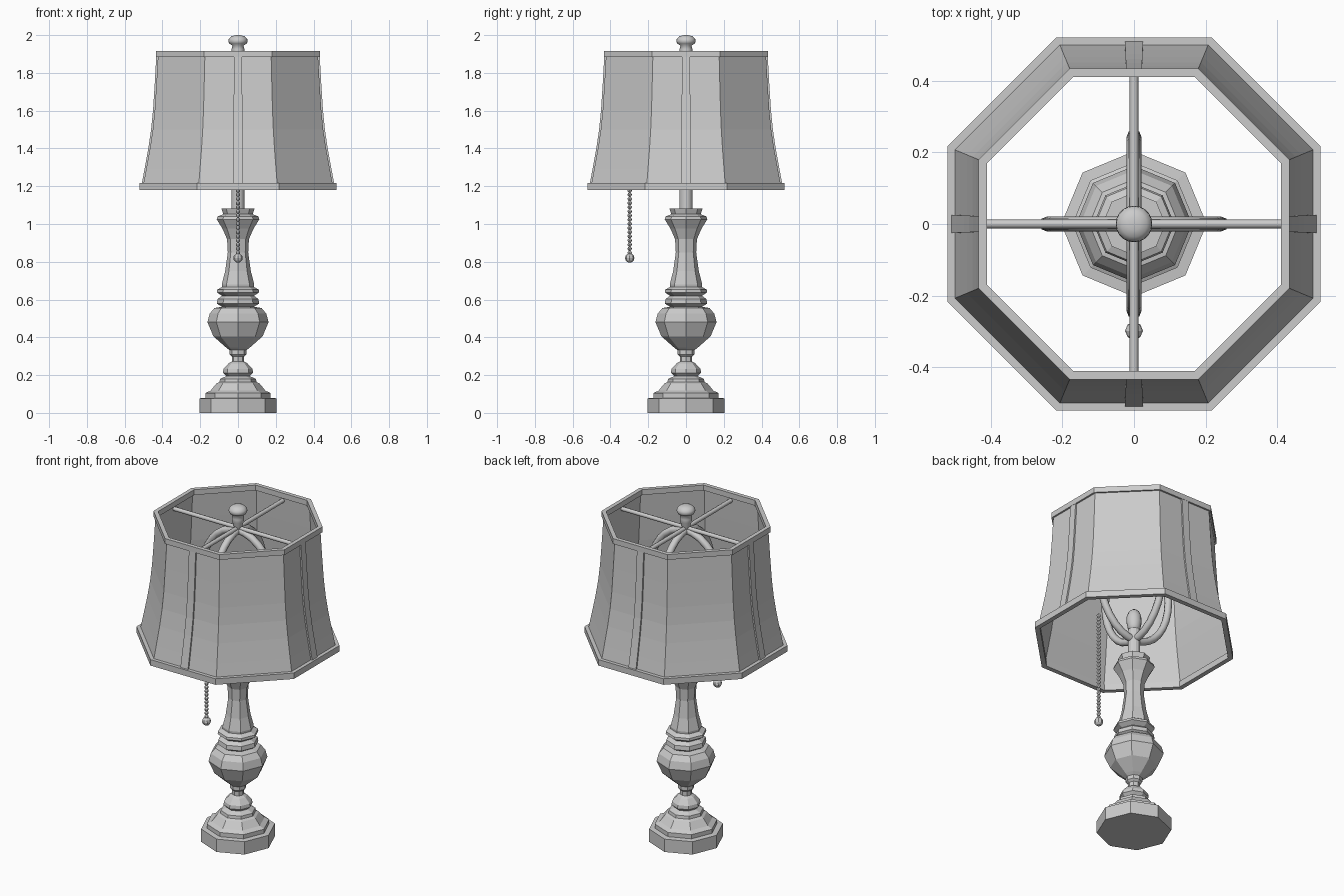
import bpy, bmesh
from math import sin, cos, pi, tan
from mathutils import Matrix, Vector

if "Cube" in bpy.data.objects:
    bpy.data.objects.remove(bpy.data.objects["Cube"])


def finish(name, bm, smooth=False):
    bmesh.ops.recalc_face_normals(bm, faces=bm.faces)
    me = bpy.data.meshes.new(name)
    bm.to_mesh(me)
    bm.free()
    for p in me.polygons:
        p.use_smooth = smooth
    ob = bpy.data.objects.new(name, me)
    bpy.context.collection.objects.link(ob)
    return ob


def lathe(name, profile, sides=8, flat_front=False, ring=False, caps=True, smooth=False):
    """Revolve (radius, z) points; flat_front treats radius as the apothem."""
    bm = bmesh.new()
    ph = pi / sides if flat_front else 0
    k = 1 / cos(pi / sides) if flat_front else 1
    rows = [[bm.verts.new((r * k * cos(2 * pi * i / sides + ph),
                           r * k * sin(2 * pi * i / sides + ph), z))
             for i in range(sides)] for r, z in profile]
    pairs = list(zip(rows, rows[1:]))
    if ring:
        pairs.append((rows[-1], rows[0]))
    for a, b in pairs:
        for i in range(sides):
            j = (i + 1) % sides
            bm.faces.new((a[i], a[j], b[j], b[i]))
    if caps and not ring:
        bm.faces.new(rows[0][::-1])
        bm.faces.new(rows[-1])
    return finish(name, bm, smooth)


def tube(name, points, radius, cyclic=False, sides_res=2):
    cu = bpy.data.curves.new(name, 'CURVE')
    cu.dimensions = '3D'
    cu.bevel_depth = radius
    cu.bevel_resolution = sides_res
    cu.use_fill_caps = True
    sp = cu.splines.new('POLY')
    sp.points.add(len(points) - 1)
    for p, co in zip(sp.points, points):
        p.co = (*co, 1)
    sp.use_cyclic_u = cyclic
    ob = bpy.data.objects.new(name, cu)
    bpy.context.collection.objects.link(ob)
    return ob


# Turned octagonal body
lathe("lamp_body", [
    (0.203, 0), (0.203, 0.077), (0.172, 0.08), (0.172, 0.105), (0.145, 0.118),
    (0.115, 0.155), (0.098, 0.163), (0.095, 0.18), (0.062, 0.195), (0.08, 0.212),
    (0.077, 0.232), (0.05, 0.262), (0.032, 0.272), (0.032, 0.298), (0.045, 0.31),
    (0.045, 0.332), (0.062, 0.345), (0.13, 0.405), (0.162, 0.48), (0.15, 0.525),
    (0.125, 0.555), (0.085, 0.562), (0.112, 0.578), (0.108, 0.603), (0.085, 0.62),
    (0.112, 0.638), (0.11, 0.652), (0.085, 0.667), (0.086, 0.68), (0.068, 0.75),
    (0.054, 0.85), (0.058, 0.92), (0.082, 0.975), (0.113, 1.025), (0.108, 1.04),
    (0.078, 1.052), (0.088, 1.083)])

# Socket stem and bulb
lathe("socket_stem", [(0.034, 1.07), (0.034, 1.26)], 16, smooth=False)
lathe("bulb", [(0.025, 1.25), (0.036, 1.28), (0.042, 1.31), (0.040, 1.345),
               (0.028, 1.375), (0.008, 1.39)], 12, smooth=True)

# Shade panels, flared toward the bottom
shade = [(0.505, 1.19), (0.486, 1.29), (0.466, 1.40), (0.451, 1.50),
         (0.441, 1.60), (0.432, 1.74), (0.423, 1.90)]
lathe("shade", shade, 8, flat_front=True, caps=False)

# Top and bottom trim rings
for name, r0, r1, z0, z1 in (("shade_top_trim", 0.410, 0.434, 1.885, 1.917),
                             ("shade_bottom_trim", 0.494, 0.521, 1.180, 1.216)):
    lathe(name, [(r0, z0), (r1, z0), (r1, z1), (r0, z1)], 8, flat_front=True, ring=True)

# Four ribbons down the middle of the main panels
for n in range(4):
    bm = bmesh.new()
    rot = Matrix.Rotation(n * pi / 2, 3, 'Z')
    rows = []
    for r, z in shade:
        w = 0.022 + (r - 0.423) * 0.04
        rows.append([bm.verts.new(rot @ Vector((x, -r - d, z)))
                     for x, d in ((-w, 0), (w, 0), (w, 0.009), (-w, 0.009))])
    for a, b in zip(rows, rows[1:]):
        for i in range(4):
            j = (i + 1) % 4
            bm.faces.new((a[i], a[j], b[j], b[i]))
    bm.faces.new(rows[0])
    bm.faces.new(rows[-1])
    finish(f"shade_ribbon_{n + 1}", bm)

# Crossed harp loops and the spider bars above them
for n, axis in enumerate("xy"):
    def place(u, z):
        return (u, 0, z) if axis == "x" else (0, u, z)
    loop = [place(0.243 * cos(2 * pi * i / 32), 1.525 + 0.325 * sin(2 * pi * i / 32))
            for i in range(32)]
    tube(f"harp_loop_{axis}", loop, 0.021, cyclic=True)
    tube(f"spider_bar_{axis}", [place(-0.423, 1.865), place(0.423, 1.865)], 0.0125)

# Finial
lathe("finial", [(0.018, 1.84), (0.022, 1.87), (0.032, 1.905), (0.034, 1.925),
                 (0.029, 1.945), (0.046, 1.955), (0.051, 1.967), (0.049, 1.980),
                 (0.036, 1.993), (0.018, 1.999), (0.003, 2.0)], 20, smooth=True)

# Pull chain of beads ending in a larger ball
bm = bmesh.new()
for i in range(30):
    bmesh.ops.create_uvsphere(bm, u_segments=8, v_segments=6, radius=0.0115,
                              matrix=Matrix.Translation((0, -0.298, 0.847 + i * 0.022)))
finish("pull_chain", bm)
bm = bmesh.new()
bmesh.ops.create_uvsphere(bm, u_segments=8, v_segments=6, radius=0.025,
                          matrix=Matrix.Translation((0, -0.298, 0.82)))
finish("pull_ball", bm)
